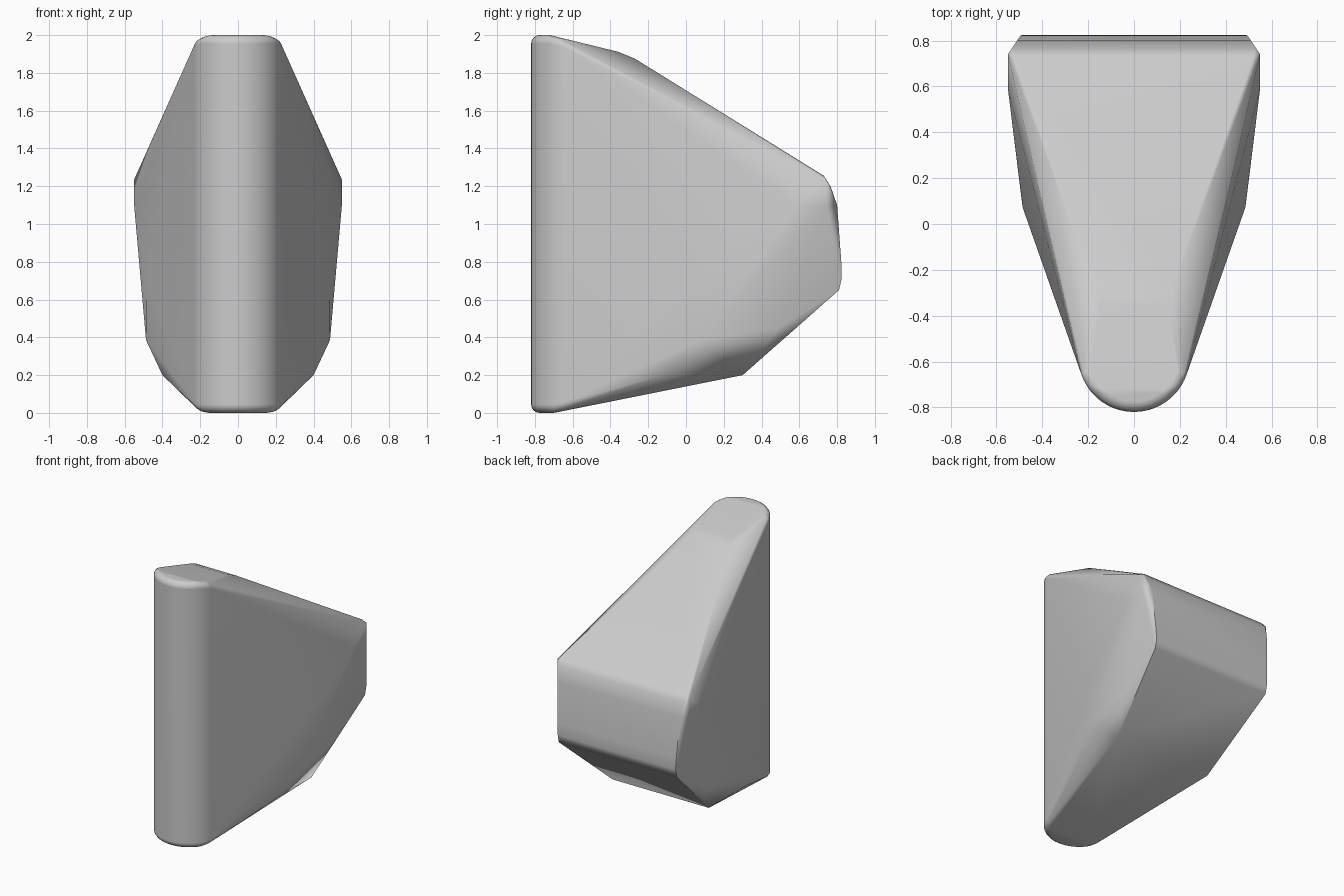
import bpy, bmesh, math

old = bpy.data.objects.get("Cube")
if old:
    bpy.data.objects.remove(old, do_unlink=True)

grey = bpy.data.materials.new("plain_grey")
grey.use_nodes = True
colour = (0.6, 0.6, 0.6, 1)
grey.diffuse_color = colour
grey.node_tree.nodes["Principled BSDF"].inputs["Base Color"].default_value = colour

bm = bmesh.new()

# Rounded front column with filleted, gently sloping end caps
RADIUS, FILLET, CENTRE_Y = 0.243, 0.045, -0.577
ARC_STEPS, FILLET_STEPS = 20, 4
for i in range(ARC_STEPS + 1):
    a = math.radians(198 + 144 * i / ARC_STEPS)
    for j in range(FILLET_STEPS + 1):
        t = math.pi / 2 * j / FILLET_STEPS
        r = RADIUS - FILLET * (1 - math.cos(t))
        drop = FILLET * (1 - math.sin(t))
        x, y = r * math.cos(a), CENTRE_Y + r * math.sin(a)
        bm.verts.new((x, y, drop + max(0, 0.2 * (y + 0.7))))
        bm.verts.new((x, y, 2 - drop - max(0, 0.25 * (y + 0.72))))

# Corners of the widening body, one side, mirrored below
corners = [
    (0.15, -0.36, 1.912), (0.17, -0.27, 1.875),                    # cap end
    (0.52, 0.73, 1.255), (0.55, 0.74, 1.235), (0.525, 0.765, 1.2), # upper back edge
    (0.55, 0.74, 1.1), (0.55, 0.59, 1.1), (0.51, 0.80, 1.1),       # side bulge
    (0.495, 0.822, 0.80), (0.49, 0.824, 0.71), (0.49, 0.81, 0.65), # back face
    (0.485, 0.07, 0.72), (0.487, 0.08, 0.385), (0.485, 0.49, 0.45),# side crease
    (0.40, -0.12, 0.2), (0.40, 0.30, 0.2),                         # underside
]
for x, y, z in corners:
    for side in (1, -1):
        bm.verts.new((side * x, y, z))

# Wrap one closed skin around the column and the corners
hull = bmesh.ops.convex_hull(bm, input=bm.verts)
loose = {v for v in hull["geom_interior"] if isinstance(v, bmesh.types.BMVert)}
bmesh.ops.delete(bm, geom=list(loose), context="VERTS")
bmesh.ops.dissolve_limit(bm, angle_limit=math.radians(1), verts=bm.verts, edges=bm.edges)
bmesh.ops.recalc_face_normals(bm, faces=bm.faces)

mesh = bpy.data.meshes.new("wedge_body")
bm.to_mesh(mesh)
bm.free()
mesh.materials.append(grey)
body = bpy.data.objects.new("wedge_body", mesh)
bpy.context.collection.objects.link(body)

# Smooth the rounded edges while keeping broad faces flat
bpy.ops.object.select_all(action="DESELECT")
body.select_set(True)
bpy.context.view_layer.objects.active = body
bpy.ops.object.shade_smooth_by_angle(angle=math.radians(42))
weighted = body.modifiers.new("even_shading", "WEIGHTED_NORMAL")
weighted.keep_sharp = True
